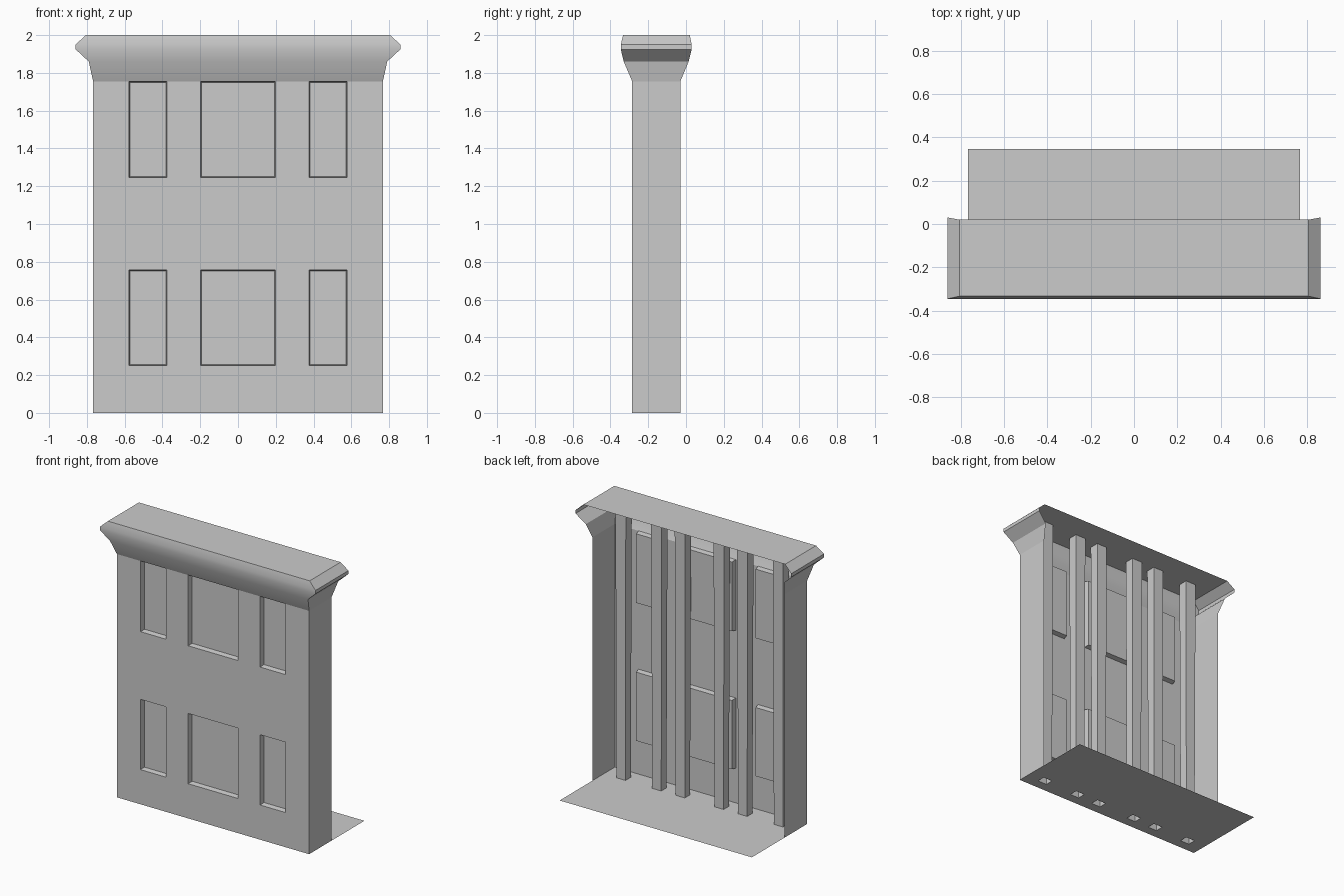
import bpy, bmesh

if "Cube" in bpy.data.objects:
    bpy.data.objects.remove(bpy.data.objects["Cube"])


def finish(name, bm, angle=0.6):
    bmesh.ops.remove_doubles(bm, verts=bm.verts, dist=0.0005)
    bmesh.ops.recalc_face_normals(bm, faces=bm.faces)
    me = bpy.data.meshes.new(name)
    bm.to_mesh(me)
    bm.free()
    ob = bpy.data.objects.new(name, me)
    bpy.context.collection.objects.link(ob)
    bpy.context.view_layer.objects.active = ob
    ob.select_set(True)
    bpy.ops.object.shade_smooth_by_angle(angle=angle)
    ob.select_set(False)
    return ob


def face(bm, pts):
    return bm.faces.new([bm.verts.new(p) for p in pts])


def grid_cells(us, vs):
    for i in range(len(us) - 1):
        for j in range(len(vs) - 1):
            yield i, j, us[i], us[i + 1], vs[j], vs[j + 1]


HALF, FRONT, BACK, WALL_TOP = 0.767, -0.285, -0.03, 1.755

# Front wall with six recessed window panels, plus the plain side walls
bm = bmesh.new()
xs = [-HALF, -0.578, -0.376, -0.198, 0.198, 0.376, 0.578, HALF]
zs = [0, 0.25, 0.757, 1.245, WALL_TOP]
DEPTH, INSET = 0.036, 0.006
for i, j, x0, x1, z0, z1 in grid_cells(xs, zs):
    outer = [(x0, FRONT, z0), (x1, FRONT, z0), (x1, FRONT, z1), (x0, FRONT, z1)]
    if i % 2 == 1 and j % 2 == 1:
        y, k = FRONT + DEPTH, INSET
        inner = [(x0 + k, y, z0 + k), (x1 - k, y, z0 + k),
                 (x1 - k, y, z1 - k), (x0 + k, y, z1 - k)]
        face(bm, inner)
        for a in range(4):
            b = (a + 1) % 4
            face(bm, [outer[a], outer[b], inner[b], inner[a]])
    else:
        face(bm, outer)
for s in (-1, 1):
    for z0, z1 in zip(zs, zs[1:]):
        face(bm, [(s * HALF, FRONT, z0), (s * HALF, BACK, z0),
                  (s * HALF, BACK, z1), (s * HALF, FRONT, z1)])
finish("facade_wall", bm)

# Flared cornice, open at the back: (z, half width, front y, back y)
levels = [(WALL_TOP, HALF, FRONT, BACK), (1.86, 0.79, -0.33, 0.014),
          (1.925, 0.86, -0.345, 0.03), (1.95, 0.86, -0.345, 0.03),
          (2.0, 0.805, -0.333, 0.02)]
bm = bmesh.new()
rings = [[(-x, b, z), (-x, f, z), (x, f, z), (x, b, z)] for z, x, f, b in levels]
for lo, hi in zip(rings, rings[1:]):
    for a in range(3):
        face(bm, [lo[a], lo[a + 1], hi[a + 1], hi[a]])
face(bm, rings[-1])
finish("cornice", bm, 0.5)

# Six hollow posts behind the wall, from floor to roof
post_x = [-0.628, -0.343, -0.155, 0.155, 0.343, 0.628]
PY, PW, PD = -0.186, 0.036, 0.03


def post_ring(cx, z, scale):
    w, d = PW * scale, PD * scale
    return [(cx - w, PY - d, z), (cx + w, PY - d, z),
            (cx + w, PY + d, z), (cx - w, PY + d, z)]


for n, cx in enumerate(post_x):
    bm = bmesh.new()
    lo, hi = post_ring(cx, 0, 1), post_ring(cx, 1.995, 1.15)
    for a in range(4):
        b = (a + 1) % 4
        face(bm, [lo[a], lo[b], hi[b], hi[a]])
    finish("rear_post_%d" % (n + 1), bm)

# Floor sheet with an opening under each post
bm = bmesh.new()
fx = [-HALF] + [c + s * PW for c in post_x for s in (-1, 1)] + [HALF]
fy = [FRONT, PY - PD, PY + PD, 0.345]
for i, j, x0, x1, y0, y1 in grid_cells(fx, fy):
    if not (i % 2 == 1 and j == 1):
        face(bm, [(x0, y0, 0), (x1, y0, 0), (x1, y1, 0), (x0, y1, 0)])
finish("floor", bm)
